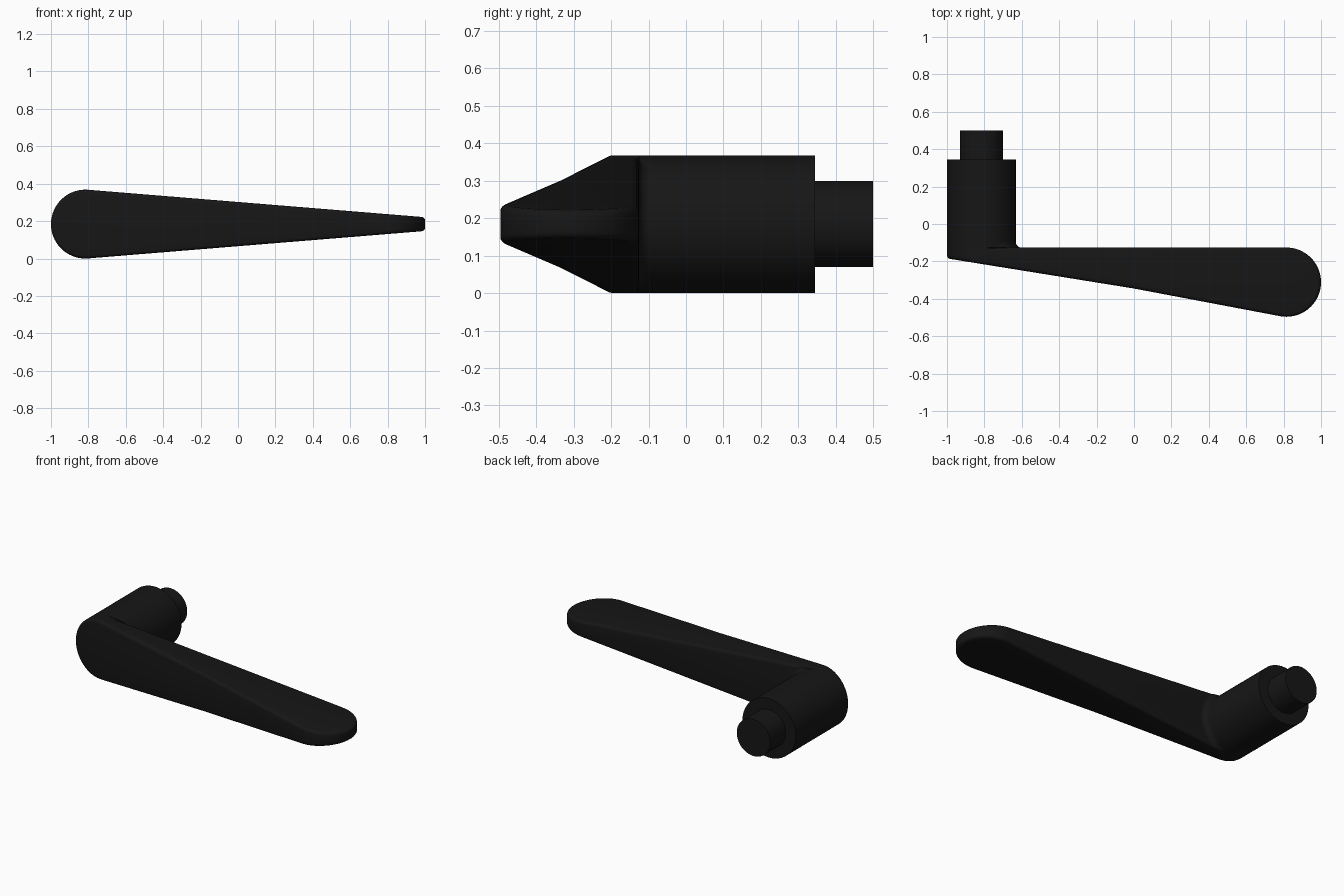
import bpy, bmesh, math
from mathutils import Vector

if "Cube" in bpy.data.objects:
    bpy.data.objects.remove(bpy.data.objects["Cube"])

R, HX, HZ = 0.184, -0.816, 0.184          # hub radius and axis
TX, TY, TR = 0.815, -0.311, 0.185         # rounded tip seen from above
BACK = TY + TR
LEAN = math.radians(4.65)                 # slope of the tapering top and bottom

black = bpy.data.materials.new("black")
black.diffuse_color = (0.008, 0.008, 0.008, 1)
black.use_nodes = True
black.node_tree.nodes["Principled BSDF"].inputs["Base Color"].default_value = black.diffuse_color


def finish(bm, name):
    bmesh.ops.recalc_face_normals(bm, faces=bm.faces)
    me = bpy.data.meshes.new(name)
    bm.to_mesh(me)
    bm.free()
    ob = bpy.data.objects.new(name, me)
    bpy.context.collection.objects.link(ob)
    me.materials.append(black)
    bpy.ops.object.select_all(action='DESELECT')
    ob.select_set(True)
    bpy.context.view_layer.objects.active = ob
    bpy.ops.object.shade_smooth_by_angle(angle=math.radians(30))
    return ob


def half_height(x):
    xt = HX + R * math.sin(LEAN)
    if x < xt:
        return math.sqrt(max(0, R * R - (x - HX) ** 2))
    return R * math.cos(LEAN) - math.tan(LEAN) * (x - xt)


def front_y(x):
    xt = 0.785
    if x <= 0:
        return -0.345 - 0.161 * x
    yt = TY - math.sqrt(TR ** 2 - (xt - TX) ** 2)
    if x <= xt:
        return -0.345 + (yt + 0.345) * x / xt
    return TY - math.sqrt(max(0, TR ** 2 - (x - TX) ** 2))


def back_y(x):
    return BACK if x <= TX else TY + math.sqrt(max(0, TR ** 2 - (x - TX) ** 2))


# Lever: tapering in front view, widening to a round tip in top view
bm = bmesh.new()
N = 24
xs = [HX - R * math.cos((math.pi / 2 + LEAN) * i / N) for i in range(N + 1)]
xs += [0, 0.785] + [TX + TR * math.sin(math.pi / 2 * i / 16) for i in range(17)]
cols = []
for x in xs:
    h = half_height(x)
    cols.append([bm.verts.new((x, y, HZ + z)) for y, z in
                 ((front_y(x), -h), (back_y(x), -h), (back_y(x), h), (front_y(x), h))])
for a, b in zip(cols, cols[1:]):
    for k in range(4):
        j = (k + 1) % 4
        bm.faces.new((a[k], a[j], b[j], b[k]))
bmesh.ops.remove_doubles(bm, verts=bm.verts, dist=1e-5)
bmesh.ops.dissolve_degenerate(bm, edges=bm.edges, dist=1e-5)
bmesh.ops.recalc_face_normals(bm, faces=bm.faces)
bmesh.ops.dissolve_limit(bm, angle_limit=math.radians(0.4), verts=bm.verts, edges=bm.edges)
rim = [e for e in bm.edges if len(e.link_faces) == 2 and e.calc_face_angle() > math.radians(35)]
bmesh.ops.bevel(bm, geom=rim, offset=0.018, offset_type='OFFSET', segments=4,
                profile=0.5, affect='EDGES', clamp_overlap=False)
finish(bm, "lever")


# Neck and spindle along the hub axis
def rod(name, radius, y0, y1):
    bm = bmesh.new()
    rings = [[bm.verts.new((HX + radius * math.cos(t), y, HZ + radius * math.sin(t)))
              for t in (2 * math.pi * i / 96 for i in range(96))] for y in (y0, y1)]
    for i in range(96):
        j = (i + 1) % 96
        bm.faces.new((rings[0][i], rings[0][j], rings[1][j], rings[1][i]))
    for ring in rings:
        bm.faces.new(ring)
    finish(bm, name)


rod("neck", R, -0.15, 0.345)
rod("spindle", 0.115, 0.30, 0.50)

# Concave fillet where the neck meets the back of the lever
bm = bmesh.new()
span = math.pi / 2 - LEAN
prev = None
for i in range(49):
    t = -span + 2 * span * i / 48
    room = R / math.cos(span - abs(t)) - R if span - abs(t) < 1.3 else 1
    f = max(0.0005, min(0.03, room * 0.8))
    pts = []
    for k in range(7):
        a = math.pi / 2 * k / 6
        r = R + f * (1 - math.cos(a))
        pts.append((r, BACK + f * (1 - math.sin(a))))
    pts.append((R - 0.01, BACK - 0.01))
    row = [bm.verts.new((HX + r * math.cos(t), y, HZ + r * math.sin(t))) for r, y in pts]
    if prev:
        for k in range(8):
            j = (k + 1) % 8
            bm.faces.new((prev[k], prev[j], row[j], row[k]))
    else:
        bm.faces.new(row)
    prev = row
bm.faces.new(prev)
finish(bm, "neck_fillet")
